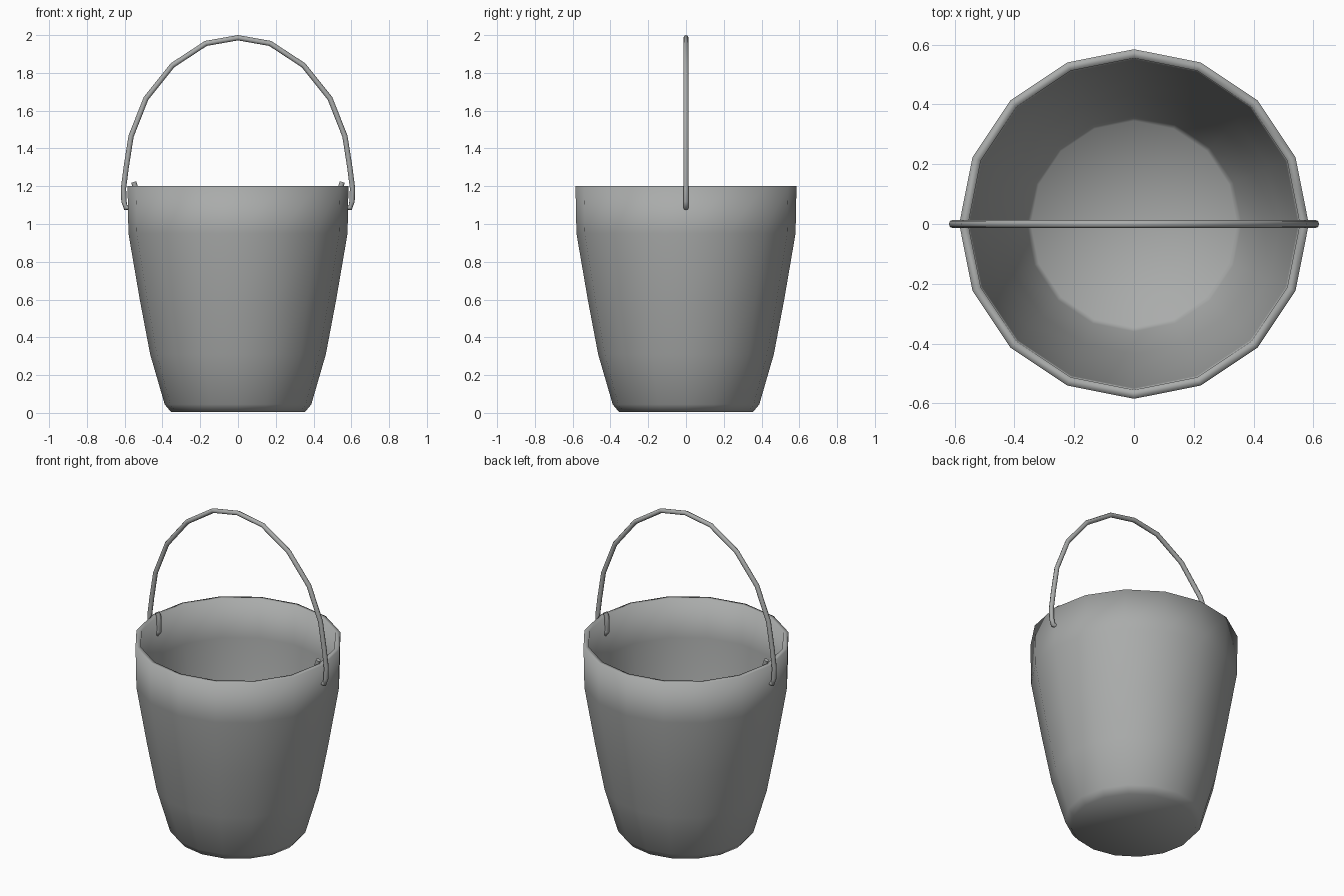
import bpy, bmesh, math

if "Cube" in bpy.data.objects:
    bpy.data.objects.remove(bpy.data.objects["Cube"])

grey = bpy.data.materials.new("grey metal")
grey.diffuse_color = (0.4, 0.41, 0.405, 1)
grey.use_nodes = True
grey.node_tree.nodes["Principled BSDF"].inputs["Base Color"].default_value = grey.diffuse_color


def link(name, data):
    obj = bpy.data.objects.new(name, data)
    bpy.context.collection.objects.link(obj)
    data.materials.append(grey)
    return obj


def lathe(name, profile, sides):
    """Revolve (radius, z) points round z; radius 0 at the ends makes a pole."""
    bm = bmesh.new()
    rings = []
    for r, z in profile:
        if r == 0:
            rings.append([bm.verts.new((0, 0, z))] * sides)
        else:
            rings.append([bm.verts.new((r * math.cos(2 * math.pi * i / sides),
                                        r * math.sin(2 * math.pi * i / sides), z))
                          for i in range(sides)])
    for a, b in zip(rings, rings[1:]):
        for i in range(sides):
            j = (i + 1) % sides
            bm.faces.new(list(dict.fromkeys((a[i], a[j], b[j], b[i]))))
    bmesh.ops.recalc_face_normals(bm, faces=bm.faces[:])
    for f in bm.faces:
        f.smooth = True
    mesh = bpy.data.meshes.new(name)
    bm.to_mesh(mesh)
    bm.free()
    return link(name, mesh)


# Bucket body: outside from base centre to rim, then inside down to the floor
lathe("bucket", [(0, 0.005), (0.355, 0.005), (0.388, 0.045), (0.465, 0.31), (0.52, 0.60),
                 (0.58, 0.95), (0.585, 1.20), (0.555, 1.20), (0.55, 0.96),
                 (0.49, 0.60), (0.435, 0.31), (0.36, 0.06), (0.345, 0.035), (0, 0.035)], 16)

# Wire handle: half path from the inner hook tip, through the wall, up to the top
half = [(0.552, 1.222), (0.543, 1.195), (0.54, 1.11), (0.556, 1.088), (0.594, 1.086),
        (0.604, 1.12), (0.606, 1.19), (0.592, 1.30), (0.566, 1.465),
        (0.487, 1.665), (0.347, 1.84), (0.17, 1.956)]
path = half + [(0, 1.986)] + [(-x, z) for x, z in reversed(half)]

curve = bpy.data.curves.new("handle", 'CURVE')
curve.dimensions = '3D'
curve.bevel_depth = 0.014
curve.bevel_resolution = 2
curve.use_fill_caps = True
spline = curve.splines.new('POLY')
spline.points.add(len(path) - 1)
for p, (x, z) in zip(spline.points, path):
    p.co = (x, 0, z, 1)
spline.use_smooth = True
handle = link("handle", curve)
bpy.context.view_layer.objects.active = handle
handle.select_set(True)
bpy.ops.object.convert(target='MESH')
